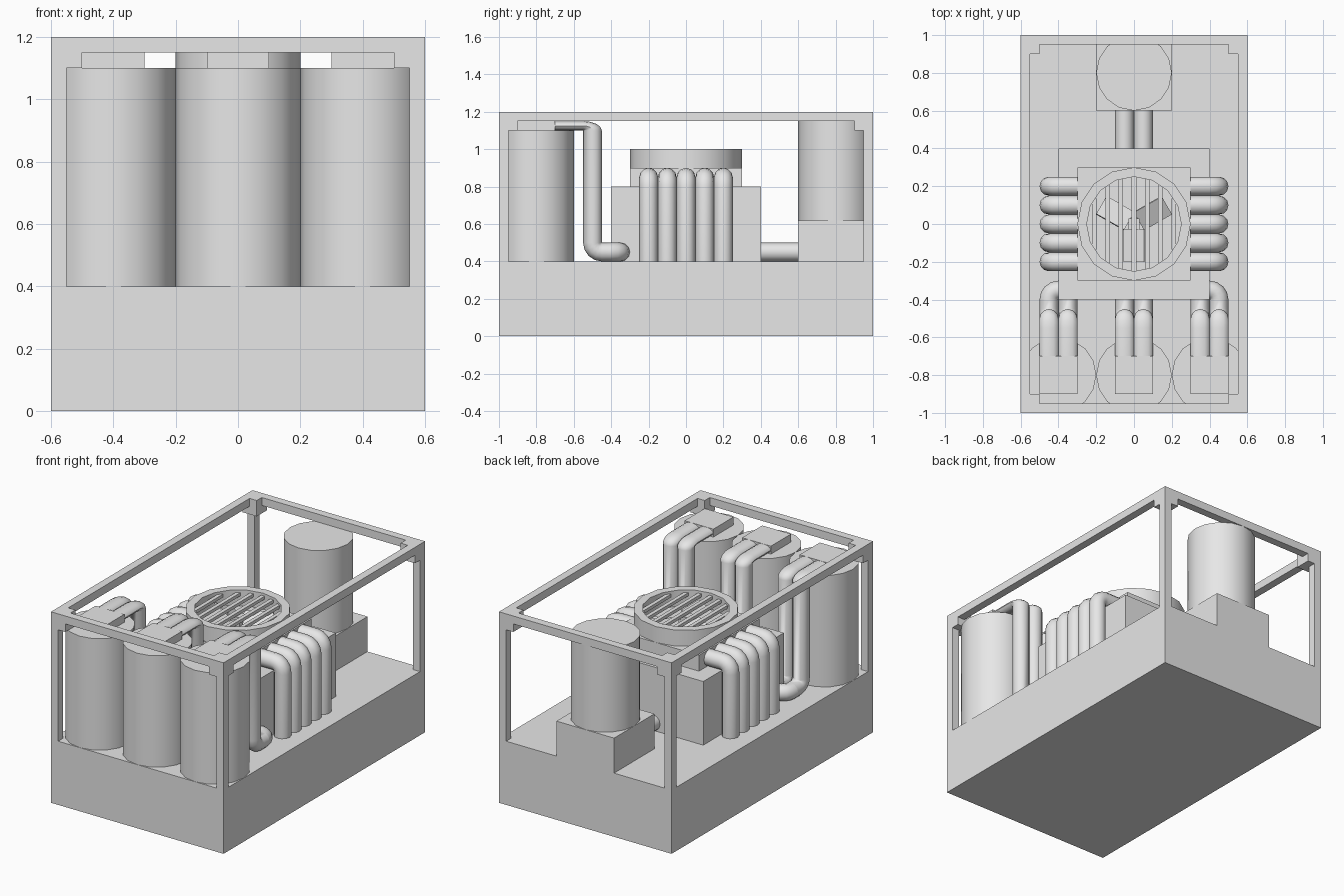
import bpy, bmesh, math
from mathutils import Vector as V

cube = bpy.data.objects.get("Cube")
if cube:
    bpy.data.objects.remove(cube, do_unlink=True)

grey = bpy.data.materials.new("plain_grey")
grey.use_nodes = True
grey.diffuse_color = (0.8, 0.8, 0.8, 1)
grey.node_tree.nodes["Principled BSDF"].inputs["Base Color"].default_value = (0.8, 0.8, 0.8, 1)

R = 0.05  # pipe radius


def finish(name, bm, smooth=False):
    bmesh.ops.remove_doubles(bm, verts=bm.verts, dist=1e-5)
    bmesh.ops.recalc_face_normals(bm, faces=bm.faces)
    mesh = bpy.data.meshes.new(name)
    bm.to_mesh(mesh)
    bm.free()
    mesh.materials.append(grey)
    ob = bpy.data.objects.new(name, mesh)
    bpy.context.collection.objects.link(ob)
    if smooth:
        bpy.ops.object.select_all(action="DESELECT")
        ob.select_set(True)
        bpy.context.view_layer.objects.active = ob
        bpy.ops.object.shade_smooth_by_angle(angle=math.radians(40))
    return ob


def box(name, x, y, z):
    bm = bmesh.new()
    bmesh.ops.create_cube(bm, size=1)
    for v in bm.verts:
        for i, (a, b) in enumerate((x, y, z)):
            v.co[i] = (min(a, b), max(a, b))[v.co[i] > 0]
    return finish(name, bm)


def lathe(name, x, y, profile, closed=False, n=16):
    """Revolve a (radius, height) profile about a vertical axis."""
    bm = bmesh.new()
    rings = [[bm.verts.new((x + r * math.cos(2 * math.pi * k / n),
                            y + r * math.sin(2 * math.pi * k / n), z))
              for k in range(n)] for r, z in profile]
    pairs = list(zip(rings, rings[1:] + rings[:1]))
    for a, b in pairs if closed else pairs[:-1]:
        for k in range(n):
            j = (k + 1) % n
            bm.faces.new((a[k], a[j], b[j], b[k]))
    if not closed:
        bm.faces.new(rings[0])
        bm.faces.new(rings[-1])
    return finish(name, bm, True)


def bend(pivot, d0, d1, steps=4):
    """Section pairs turning about a pivot from direction d0 to d1."""
    p = V(pivot)
    angles = [math.pi / 2 * i / steps for i in range(steps + 1)]
    return [(p, p + V(d0) * math.cos(t) + V(d1) * math.sin(t)) for t in angles]


def tube(name, sections, axis, n=12):
    """Pipe through (inner, outer) section pairs, R wide along axis."""
    bm = bmesh.new()
    rings = []
    for a, b in sections:
        a, b = V(a), V(b)
        rings.append([bm.verts.new((a + b) / 2 + (b - a) / 2 * math.cos(2 * math.pi * k / n)
                                   + V(axis) * R * math.sin(2 * math.pi * k / n))
                      for k in range(n)])
    for a, b in zip(rings, rings[1:]):
        for k in range(n):
            j = (k + 1) % n
            bm.faces.new((a[k], a[j], b[j], b[k]))
    bm.faces.new(rings[0])
    bm.faces.new(rings[-1])
    return finish(name, bm, True)


# Base and open frame
box("base", (-0.6, 0.6), (-1, 1), (0, 0.4))
for s in (-1, 1):
    box("frame_side_rail", (s * 0.55, s * 0.6), (-1, 1), (1.15, 1.2))
    box("frame_end_rail", (-0.55, 0.55), (s * 0.95, s), (1.15, 1.2))
    for t in (-1, 1):
        box("frame_post", (s * 0.55, s * 0.6), (t * 0.95, t), (0.4, 1.15))
        box("frame_corner", (s * 0.5, s * 0.6), (t * 0.9, t), (1.1, 1.2))

# Rear tank on its pedestal, with feed pipes to the core
box("rear_pedestal", (-0.2, 0.2), (0.6, 1), (0.4, 0.62))
lathe("rear_tank", 0, 0.8, [(0.2, 0.62), (0.2, 1.15)])
for x in (-R, R):
    tube("rear_pipe", [((x, y, 0.4), (x, y, 0.5)) for y in (0.38, 0.62)], (1, 0, 0))

# Core housing
box("core_housing", (-0.4, 0.4), (-0.4, 0.4), (0.4, 0.8))
box("core_top", (-0.3, 0.3), (-0.3, 0.3), (0.8, 0.9))

# Fan: rim, hub, tilted blades and grille bars
lathe("fan_rim", 0, 0, [(0.3, 0.9), (0.3, 1.0), (0.25, 1.0), (0.25, 0.9)], closed=True)
box("fan_hub", (-0.03, 0.03), (-0.03, 0.03), (0.9, 0.96))
for k in range(3):
    blade = box("fan_blade", (0.03, 0.2), (-0.06, 0.06), (-0.005, 0.005))
    blade.location.z = 0.935
    blade.rotation_euler = (math.radians(25), 0, math.radians(30 + 120 * k))
for k in range(-3, 4):
    x = k * 0.07
    half = math.sqrt(0.25 ** 2 - x * x)
    box("grille_bar", (x - 0.012, x + 0.012), (-half, half), (0.965, 0.985))

# Curved cooling pipes on both sides of the core
for s in (-1, 1):
    for k in range(-2, 3):
        y = k * 0.1
        path = [((s * 0.28, y, 0.8), (s * 0.28, y, 0.9))]
        path += bend((s * 0.4, y, 0.8), (0, 0, 0.1), (s * 0.1, 0, 0))
        path.append(((s * 0.4, y, 0.4), (s * 0.5, y, 0.4)))
        tube("cooling_pipe", path, (0, 1, 0))

# Front tanks, caps and their pairs of down pipes
for tx in (-0.4, 0, 0.4):
    lathe("front_tank", tx, -0.8, [(0.2, 0.4), (0.2, 1.1)])
    box("front_tank_cap", (tx - 0.1, tx + 0.1), (-0.9, -0.7), (1.1, 1.15))
    for x in (tx - R, tx + R):
        outer = abs(x) > 0.4
        path = [((x, -0.72, 1.1), (x, -0.72, 1.15))]
        path += bend((x, -0.55, 1.1), (0, 0, 0.05), (0, 0.1, 0))
        # the inside of the lower bend is on the opposite side
        path += [(b, a) for a, b in bend((x, -0.45, 0.5), (0, -0.1, 0), (0, 0, -0.1))]
        end = -0.4 if outer else -0.38
        path.append(((x, end, 0.4), (x, end, 0.5)))
        tube("front_pipe", path, (1, 0, 0))
        if outer:
            s = math.copysign(1, x)
            tube("front_pipe_elbow",
                 bend((s * 0.4, -0.4, 0.45), (s * 0.1, 0, 0), (0, 0.1, 0))
                 + [((s * 0.38, -0.4, 0.45), (s * 0.38, -0.3, 0.45))], (0, 0, 1))
